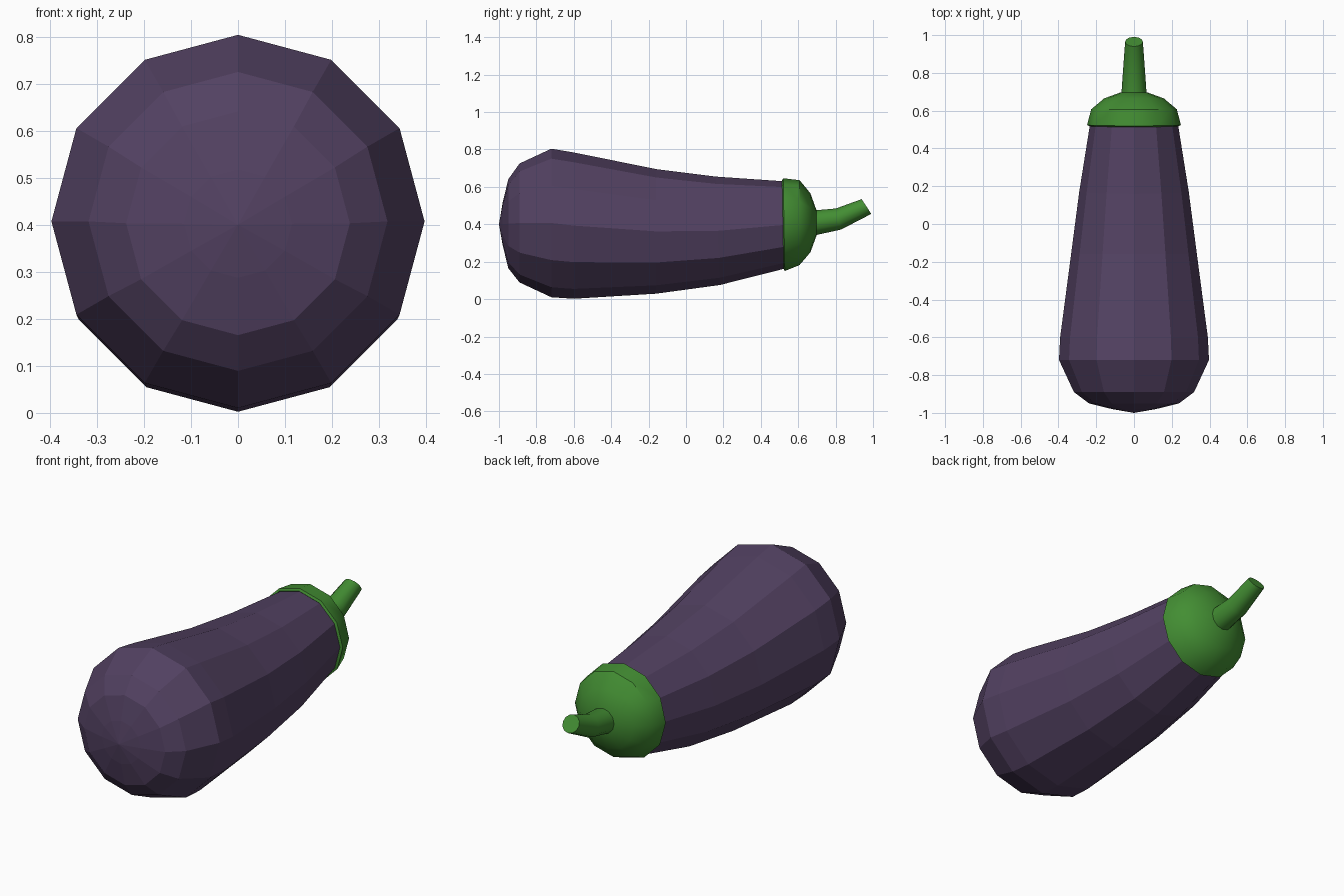
import bpy, bmesh, math

if "Cube" in bpy.data.objects:
    bpy.data.objects.remove(bpy.data.objects["Cube"])

SIDES = 12


def material(name, rgb):
    m = bpy.data.materials.new(name)
    m.diffuse_color = (*rgb, 1)
    m.use_nodes = True
    m.node_tree.nodes["Principled BSDF"].inputs["Base Color"].default_value = m.diffuse_color
    return m


def loft(name, rings, mat, smooth_angle=None):
    """Skin round sections (y, z centre, radius, tilt in degrees); radius 0 is a tip."""
    bm = bmesh.new()
    loops = []
    for y, z, r, tilt in rings:
        if r == 0:
            loops.append([bm.verts.new((0, y, z))])
            continue
        t = math.radians(tilt)
        loop = []
        for i in range(SIDES):
            a = 2 * math.pi * i / SIDES
            h = r * math.cos(a)
            loop.append(bm.verts.new((r * math.sin(a), y - h * math.sin(t), z + h * math.cos(t))))
        loops.append(loop)
    for a, b in zip(loops, loops[1:]):
        for i in range(SIDES):
            j = (i + 1) % SIDES
            if len(a) == 1:
                bm.faces.new((a[0], b[j], b[i]))
            elif len(b) == 1:
                bm.faces.new((a[i], a[j], b[0]))
            else:
                bm.faces.new((a[i], a[j], b[j], b[i]))
    for end in (loops[0], loops[-1]):
        if len(end) > 1:
            bm.faces.new(end)
    bmesh.ops.recalc_face_normals(bm, faces=bm.faces[:])
    me = bpy.data.meshes.new(name)
    bm.to_mesh(me)
    bm.free()
    me.materials.append(mat)
    ob = bpy.data.objects.new(name, me)
    bpy.context.collection.objects.link(ob)
    if smooth_angle:
        bpy.ops.object.select_all(action='DESELECT')
        ob.select_set(True)
        bpy.context.view_layer.objects.active = ob
        bpy.ops.object.shade_smooth_by_angle(angle=math.radians(smooth_angle))
    return ob


purple = material("aubergine purple", (0.085, 0.053, 0.121))
green = material("leaf green", (0.056, 0.27, 0.033))

# Faceted fruit, from the blunt front tip to the neck
loft("fruit_body", [
    (-1.00, 0.40, 0, 0),
    (-0.98, 0.402, 0.115, 0),
    (-0.95, 0.403, 0.238, 0),
    (-0.89, 0.407, 0.318, 0),
    (-0.72, 0.407, 0.397, 0),
    (-0.60, 0.393, 0.391, 0),
    (-0.16, 0.362, 0.333, 0),
    (0.17, 0.365, 0.290, 2),
    (0.54, 0.398, 0.231, 1),
], purple)

# Domed cap with a thin rim
loft("cap", [
    (0.53, 0.398, 0.225, 1),
    (0.518, 0.398, 0.236, 1),
    (0.524, 0.398, 0.248, 1),
    (0.607, 0.409, 0.227, 0),
    (0.665, 0.408, 0.158, 0),
    (0.697, 0.407, 0.070, 0),
    (0.70, 0.407, 0, 0),
], green, 40)

# Bent, tapering stem
loft("stem", [
    (0.67, 0.405, 0.068, 0),
    (0.815, 0.428, 0.058, 14),
    (0.965, 0.495, 0.047, 33),
], green, 40)
